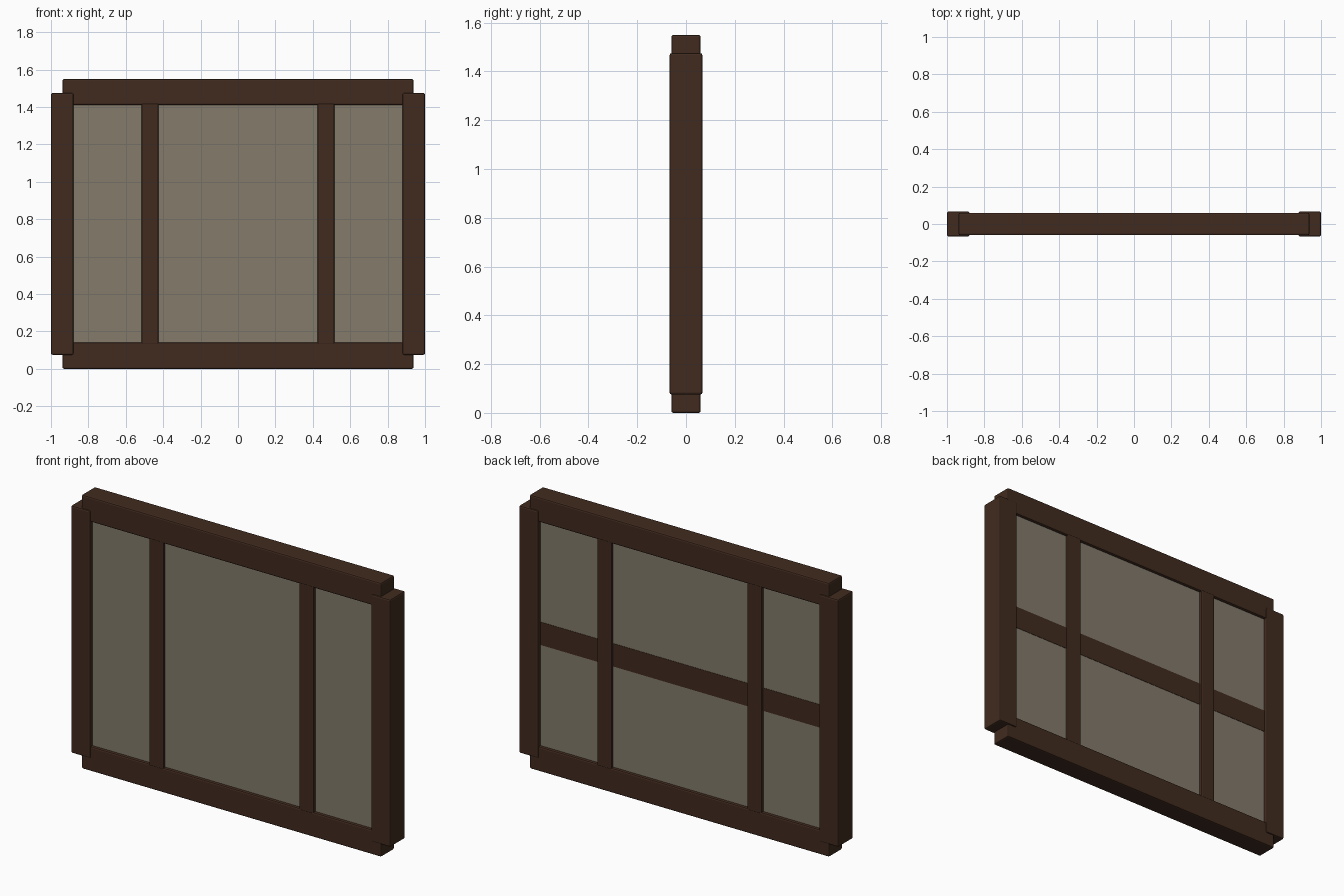
import bpy

if "Cube" in bpy.data.objects:
    bpy.data.objects.remove(bpy.data.objects["Cube"])


def material(name, rgb):
    m = bpy.data.materials.new(name)
    m.diffuse_color = (*rgb, 1.0)
    m.use_nodes = True
    m.node_tree.nodes["Principled BSDF"].inputs["Base Color"].default_value = m.diffuse_color
    return m


wood = material("dark wood", (0.053, 0.024, 0.0135))
pane_mat = material("dull pane", (0.228, 0.197, 0.147))


def box(name, x, y, z, mat, bevel=0.0):
    """Box from (min, max) ranges, with an optional small rounded edge."""
    bpy.ops.mesh.primitive_cube_add(
        size=1, location=[(a + b) / 2 for a, b in (x, y, z)])
    o = bpy.context.object
    o.name = name
    o.scale = [b - a for a, b in (x, y, z)]
    bpy.ops.object.transform_apply(location=False, rotation=False, scale=True)
    o.data.materials.append(mat)
    if bevel:
        m = o.modifiers.new("rounded edge", "BEVEL")
        m.width = bevel
        m.segments = 2
    return o


RAIL, POST, PANE = 0.060, 0.067, 0.044   # half depths

# Top and bottom rails
box("bottom_rail", (-0.938, 0.938), (-RAIL, RAIL), (0.0, 0.14), wood, 0.008)
box("top_rail", (-0.938, 0.938), (-RAIL, RAIL), (1.41, 1.55), wood, 0.008)

# Side posts and inner mullions, mirrored
for side, s in (("left", -1), ("right", 1)):
    box(side + "_post", sorted((s * 0.88, s * 1.0)), (-POST, POST),
        (0.075, 1.475), wood, 0.008)
    box(side + "_mullion", sorted((s * 0.425, s * 0.515)), (-RAIL, RAIL),
        (0.13, 1.42), wood, 0.006)

# Panes between the uprights
for name, x in (("left_pane", (-0.89, -0.51)),
                ("middle_pane", (-0.43, 0.43)),
                ("right_pane", (0.51, 0.89))):
    box(name, x, (-PANE, PANE), (0.13, 1.42), pane_mat)

# Thin middle rail set in the panes, showing at the back
box("middle_rail", (-0.89, 0.89), (-PANE + 0.002, PANE + 0.002),
    (0.71, 0.84), wood)
